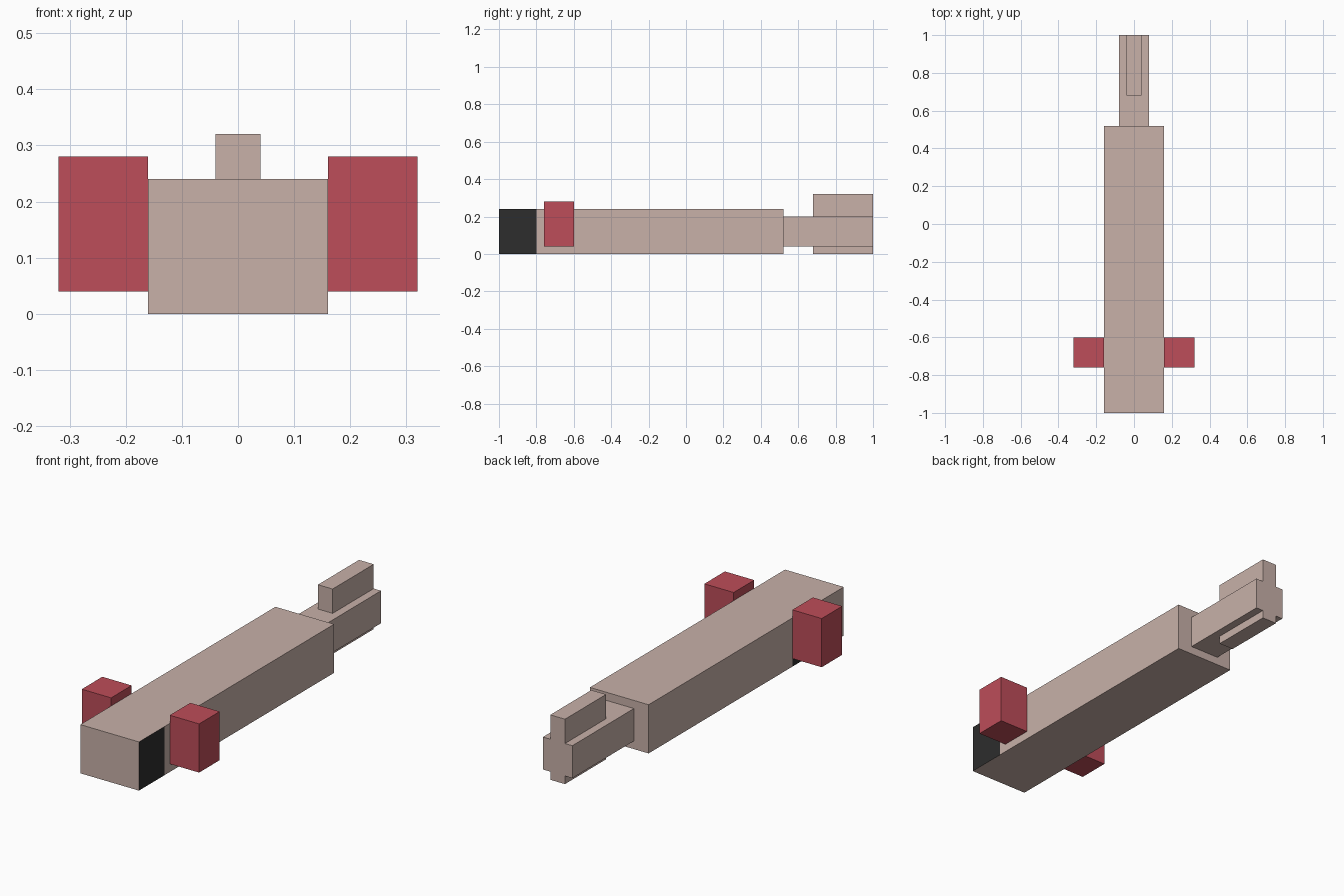
import bpy
import bmesh
from mathutils import Vector

cube = bpy.data.objects.get("Cube")
if cube:
    bpy.data.objects.remove(cube, do_unlink=True)


def material(name, rgb):
    mat = bpy.data.materials.new(name)
    mat.use_nodes = True
    colour = (*rgb, 1.0)
    mat.diffuse_color = colour
    mat.node_tree.nodes["Principled BSDF"].inputs["Base Color"].default_value = colour
    return mat


skin = material("pale tan", (0.578, 0.440, 0.397))
red = material("muted red", (0.509, 0.074, 0.100))
black = material("soft black", (0.026, 0.026, 0.026))


def box(name, low, high, mats, cuts=(), rule=None):
    """Box between two corners, cut across y, with faces coloured by a rule."""
    low, high = Vector(low), Vector(high)
    bm = bmesh.new()
    bmesh.ops.create_cube(bm, size=1)
    for v in bm.verts:
        v.co = (low + high) / 2 + v.co * (high - low)
    for y in cuts:
        bmesh.ops.bisect_plane(bm, geom=bm.verts[:] + bm.edges[:] + bm.faces[:],
                               plane_co=(0, y, 0), plane_no=(0, 1, 0))
    bm.normal_update()
    if rule:
        for f in bm.faces:
            f.material_index = rule(f.normal, f.calc_center_median())
    mesh = bpy.data.meshes.new(name)
    bm.to_mesh(mesh)
    bm.free()
    for mat in mats:
        mesh.materials.append(mat)
    obj = bpy.data.objects.new(name, mesh)
    bpy.context.collection.objects.link(obj)
    return obj


# Long body with a dark patch on each flank
def flank_patch(normal, centre):
    if normal.x > 0.5:
        return int(centre.y < -0.8)
    if normal.x < -0.5:
        return int(-0.8 < centre.y < -0.6)
    return 0


box("body", (-0.16, -1, 0), (0.16, 0.52, 0.24), [skin, black],
    cuts=(-0.8, -0.6), rule=flank_patch)

# Narrow tail with fins above and below
box("tail", (-0.08, 0.52, 0.04), (0.08, 1, 0.2), [skin])
for name, bottom, top in (("upper_fin", 0.2, 0.32), ("lower_fin", 0, 0.04)):
    box(name, (-0.04, 0.68, bottom), (0.04, 1, top), [skin])

# Red side blocks
for name, x in (("left_block", 0.16), ("right_block", -0.32)):
    box(name, (x, -0.76, 0.04), (x + 0.16, -0.6, 0.28), [red])
